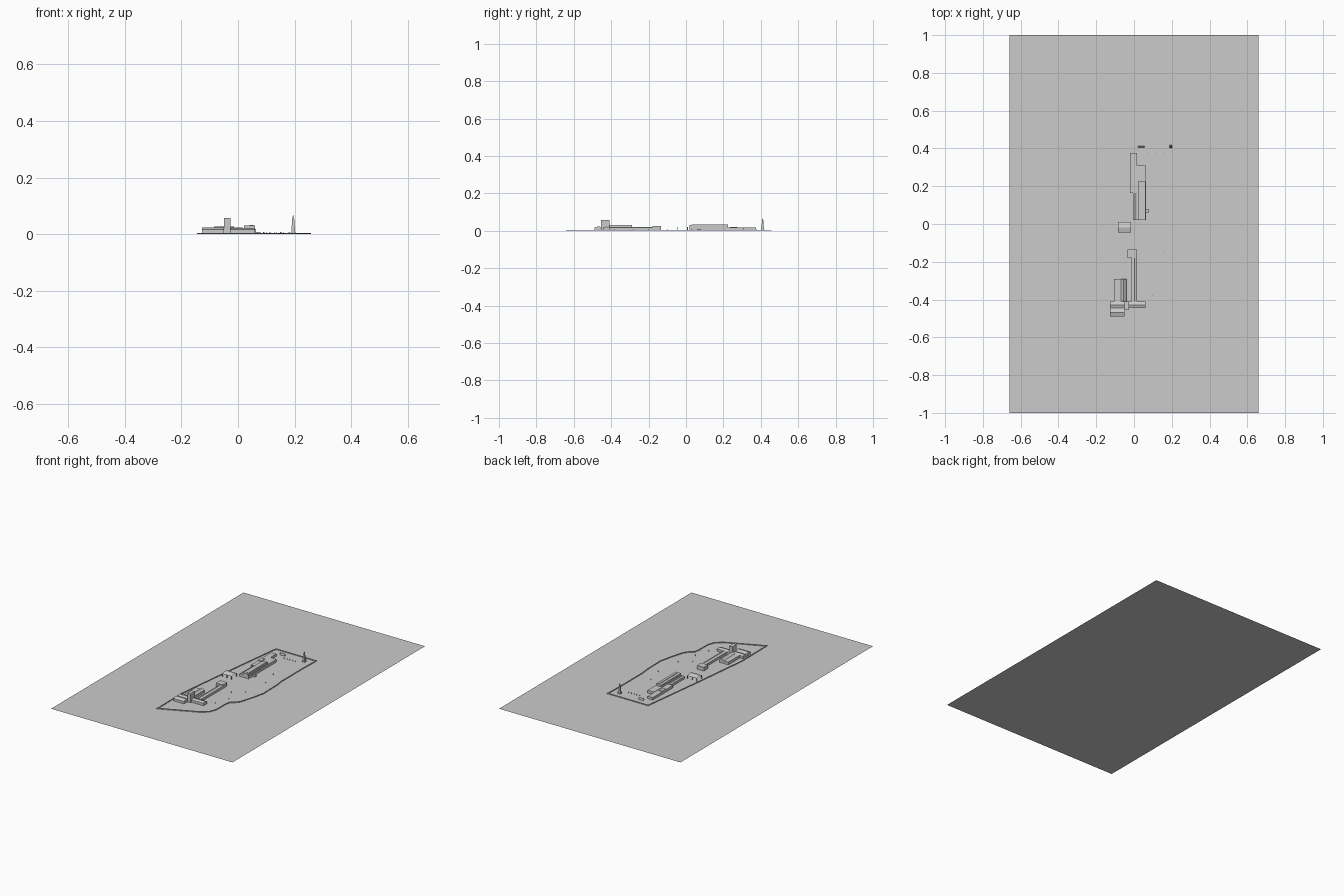
import bpy, bmesh, math
from mathutils import Vector

if "Cube" in bpy.data.objects:
    bpy.data.objects.remove(bpy.data.objects["Cube"])


def make(name, verts, faces):
    me = bpy.data.meshes.new(name)
    me.from_pydata(verts, [], faces)
    bm = bmesh.new()
    bm.from_mesh(me)
    bmesh.ops.recalc_face_normals(bm, faces=bm.faces)
    bm.to_mesh(me)
    bm.free()
    ob = bpy.data.objects.new(name, me)
    bpy.context.collection.objects.link(ob)
    return ob


def block(name, x0, x1, y0, y1, z1, z0=0.0, top=1.0):
    """Box, or a tapered one when top < 1."""
    cx, cy = (x0 + x1) / 2, (y0 + y1) / 2
    v = []
    for z, s in ((z0, 1), (z1, top)):
        for x, y in ((x0, y0), (x1, y0), (x1, y1), (x0, y1)):
            v.append((cx + (x - cx) * s, cy + (y - cy) * s, z))
    f = [(0, 1, 2, 3), (4, 5, 6, 7)] + [(i, (i + 1) % 4, (i + 1) % 4 + 4, i + 4) for i in range(4)]
    return make(name, v, f)


def gabled(name, x0, x1, y0, y1, eave, ridge, along, z0=0.0):
    """House shape extruded along its ridge axis."""
    a0, a1, b0, b1 = (x0, x1, y0, y1) if along == 'x' else (y0, y1, x0, x1)
    prof = [(b0, z0), (b1, z0), (b1, eave), ((b0 + b1) / 2, ridge), (b0, eave)]
    v = [(a, b, z) if along == 'x' else (b, a, z) for a in (a0, a1) for b, z in prof]
    f = [tuple(range(5)), tuple(range(5, 10))]
    f += [(i, (i + 1) % 5, (i + 1) % 5 + 5, i + 5) for i in range(5)]
    return make(name, v, f)


# ground sheet
make("ground", [(-.66, -1, 0), (.66, -1, 0), (.66, 1, 0), (-.66, 1, 0)], [(0, 1, 2, 3)])

# perimeter wall, swept as a mitred strip
path = [Vector(p) for p in [(-.043, .455), (.25, .455), (.246, .33), (.246, .1), (.253, .04),
        (.256, -.1), (.238, -.18), (.21, -.275), (.19, -.3), (.163, -.32), (.157, -.36),
        (.156, -.45), (.14, -.495), (.1, -.53), (-.14, -.637), (-.143, -.38), (-.1, 0)]]
n = len(path)
v, f = [], []
for i, p in enumerate(path):
    d0, d1 = (p - path[i - 1]).normalized(), (path[(i + 1) % n] - p).normalized()
    t = (d0 + d1).normalized()
    off = Vector((-t.y, t.x)) * .0025 / max(.5, t.dot(d0))
    v += [(*(p + off), 0), (*(p - off), 0), (*(p - off), .005), (*(p + off), .005)]
    for k in range(4):
        f.append((i * 4 + k, i * 4 + (k + 1) % 4, (i + 1) % n * 4 + (k + 1) % 4, (i + 1) % n * 4 + k))
make("perimeter_wall", v, f)

# south complex
gabled("south_wing", -.127, .06, -.445, -.41, .016, .022, 'x')
gabled("south_hall", -.127, -.05, -.49, -.445, .016, .024, 'x')
block("clock_tower", -.05, -.027, -.455, -.41, .058)
block("west_hall", -.105, -.07, -.41, -.29, .018)
gabled("west_hall_upper", -.07, -.04, -.41, -.29, .018, .03, 'y')
gabled("east_range", -.012, .016, -.41, -.175, .016, .021, 'y')
block("range_end", -.035, .016, -.18, -.135, .024)

# open canopy between the complexes
for s, y in ((-1, -.045), (1, .01)):
    make("canopy_slope", [(-.085, y, .02), (-.015, y, .02), (-.015, -.018, .027), (-.085, -.018, .027)],
         [(0, 1, 2, 3)])
for x in (-.083, -.05, -.017):
    for y in (-.043, .008):
        block("canopy_post", x - .0015, x + .0015, y - .0015, y + .0015, .02)

# north complex
block("north_range", -.02, .016, .165, .375, .016)
gabled("north_range_south", -.004, .016, .02, .165, .016, .02, 'y')
block("range_bay", -.02, .004, .235, .275, .02)
block("main_hall", .016, .063, .02, .31, .018)
block("main_hall_upper", .022, .06, .02, .225, .03, .018)
block("roof_light", .04, .055, .03, .225, .033, .03)
block("porch", .063, .08, .06, .08, .008)

# obelisk on a plinth and low monument
block("obelisk_base", .186, .204, .401, .419, .006)
block("obelisk_shaft", .188, .202, .403, .417, .058, .006, .45)
block("obelisk_tip", .1918, .1982, .4068, .4132, .067, .058, .05)
gabled("low_monument", .02, .055, .406, .414, .006, .012, 'x')

# lamp posts around the yard
posts = [(.075 + .02 * i, .375) for i in range(5)]
posts += [(.13, -.28), (.18, .03), (.15, .15), (.11, -.1), (.16, -.15), (.09, -.2), (.1, -.38)]
for x, y in posts:
    block("lamp_post", x - .001, x + .001, y - .001, y + .001, .008)
